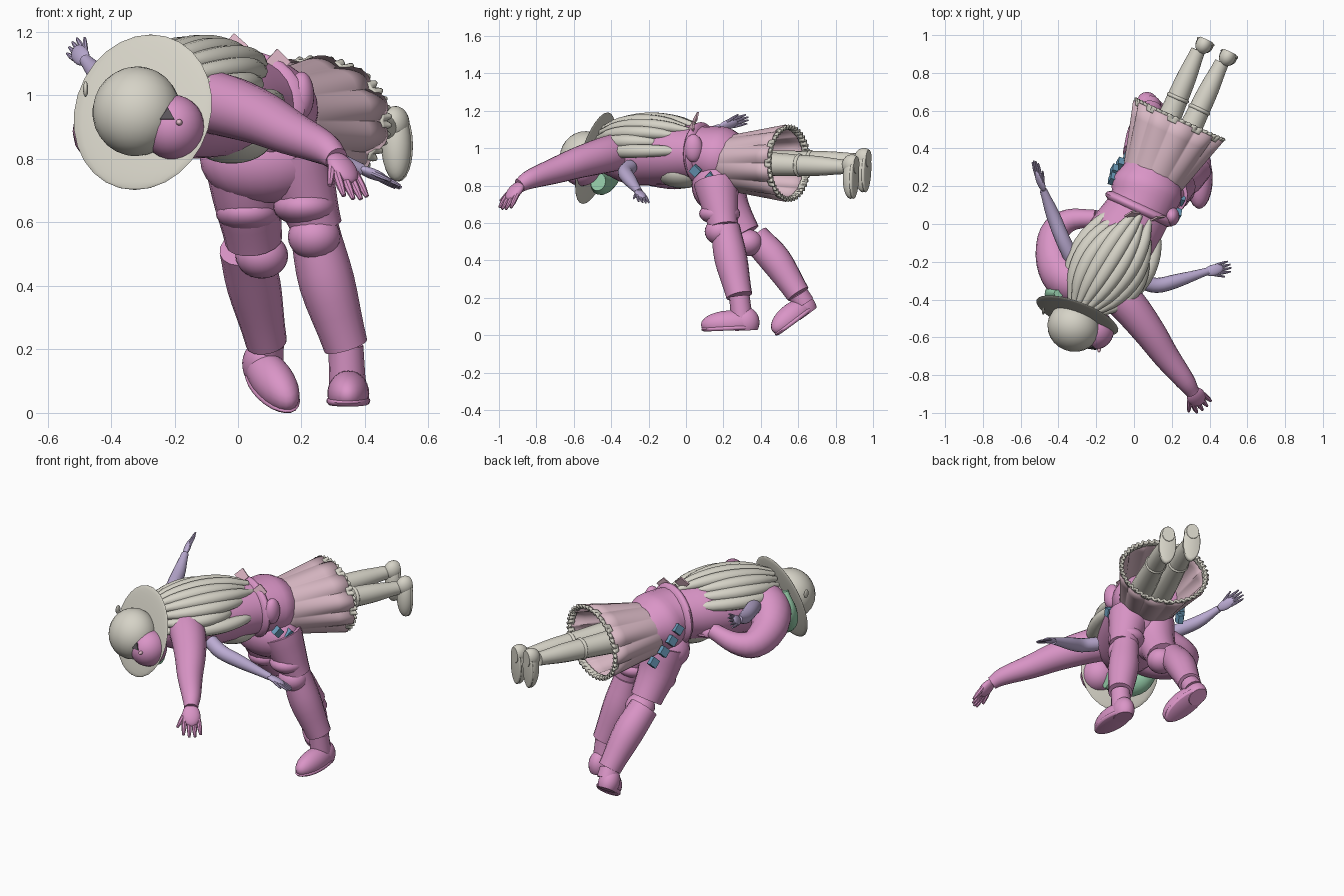
import bpy, bmesh, math
from mathutils import Vector, Matrix

if "Cube" in bpy.data.objects:
    bpy.data.objects.remove(bpy.data.objects["Cube"], do_unlink=True)


def material(name, rgb):
    m = bpy.data.materials.new(name)
    m.use_nodes = True
    m.diffuse_color = (*rgb, 1)
    m.node_tree.nodes["Principled BSDF"].inputs["Base Color"].default_value = (*rgb, 1)
    return m


PINK = material("pink", (.70, .30, .57))
CREAM = material("cream", (.67, .65, .57))
MAUVE = material("mauve", (.69, .48, .55))
PALE = material("pale pink", (.78, .50, .60))
LAVENDER = material("lavender", (.50, .41, .65))
GREEN = material("green", (.31, .62, .41))
BLUE = material("blue", (.14, .32, .48))
DARK = material("dark grey", (.10, .09, .10))


def finish(name, bm, mat, angle=40):
    bmesh.ops.recalc_face_normals(bm, faces=bm.faces)
    me = bpy.data.meshes.new(name)
    bm.to_mesh(me)
    bm.free()
    ob = bpy.data.objects.new(name, me)
    bpy.context.collection.objects.link(ob)
    me.materials.append(mat)
    bpy.ops.object.select_all(action='DESELECT')
    ob.select_set(True)
    bpy.context.view_layer.objects.active = ob
    bpy.ops.object.shade_smooth_by_angle(angle=math.radians(angle))
    return ob


def frame(axis, up):
    """Rotation with y along axis and z near up."""
    y = Vector(axis).normalized()
    x = y.cross(Vector(up)).normalized()
    return Matrix((x, y, x.cross(y))).transposed()


def ball(name, loc, radii, mat, axis=(0, 1, 0), up=(0, 0, 1), cut=None):
    bm = bmesh.new()
    bmesh.ops.create_uvsphere(bm, u_segments=24, v_segments=14, radius=1)
    if cut is not None:
        geom = bm.verts[:] + bm.edges[:] + bm.faces[:]
        bmesh.ops.bisect_plane(bm, geom=geom, plane_co=(0, 0, cut), plane_no=(0, 0, -1), clear_outer=True)
        bmesh.ops.holes_fill(bm, edges=[e for e in bm.edges if e.is_boundary])
    r = frame(axis, up).to_4x4()
    bm.transform(Matrix.Translation(loc) @ r @ Matrix.Diagonal((*radii, 1)))
    return finish(name, bm, mat)


def plate(name, loc, radius, depth, normal, mat, sides=4):
    """Flat polygon facing along normal."""
    bm = bmesh.new()
    bmesh.ops.create_cone(bm, segments=sides, radius1=radius, radius2=radius, depth=depth, cap_ends=True)
    bm.transform(Matrix.Translation(loc) @ Vector(normal).to_track_quat('Z', 'Y').to_matrix().to_4x4())
    return finish(name, bm, mat)


def loft(name, pts, mat, up=(0, 0, 1), wide=1, sides=16, steps=4):
    """Smooth tube through points (x, y, z, radius)."""
    p = [Vector(q) for q in pts]
    p = [p[0] * 2 - p[1]] + p + [p[-1] * 2 - p[-2]]
    p[0][3], p[-1][3] = p[1][3], p[-2][3]
    path = []
    for i in range(1, len(p) - 2):
        a, b, c, d = p[i - 1:i + 3]
        for k in range(steps):
            t = k / steps
            path.append(.5 * (2 * b + (c - a) * t + (2 * a - 5 * b + 4 * c - d) * t * t
                              + (3 * b - a - 3 * c + d) * t ** 3))
    path.append(p[-2])
    bm = bmesh.new()
    rings = []
    for i, q in enumerate(path):
        tan = (path[min(i + 1, len(path) - 1)] - path[max(i - 1, 0)]).to_3d()
        m = frame(tan, up)
        ring = []
        for k in range(sides):
            a = math.tau * k / sides
            ring.append(bm.verts.new(q.to_3d() + m @ Vector((math.cos(a) * wide, 0, math.sin(a))) * q[3]))
        rings.append(ring)
    for r0, r1 in zip(rings, rings[1:]):
        for k in range(sides):
            j = (k + 1) % sides
            bm.faces.new((r0[k], r0[j], r1[j], r1[k]))
    bm.faces.new(rings[0])
    bm.faces.new(rings[-1])
    return finish(name, bm, mat)


def hand(name, wrist, tip, normal, mat, size):
    """Palm, four fingers and a thumb."""
    w, t = Vector(wrist), Vector(tip)
    m, length = frame(t - w, normal), (t - w).length
    ball(name + "_palm", w.lerp(t, .3), (size, length * .36, size * .55), mat, t - w, normal)
    for i in range(5):
        s = (i - 1.5) / 1.5
        root, start, end = (.75, .42, 1 - .1 * abs(s)) if i < 4 else (.3, .15, .65)
        a = w + m @ Vector((s * size * root, length * start, 0))
        b = w + m @ Vector((s * size * .95, length * end, -size * .3))
        loft(f"{name}_finger_{i}", [(*a, size * .28), (*a.lerp(b, .6), size * .26), (*b, size * .14)],
             mat, normal, sides=8, steps=2)


def shoe(name, heel, toe, up, width, height, mat):
    """Rounded upper with a flat sole and a heel block."""
    h, t = Vector(heel), Vector(toe)
    m, length = frame(t - h, up), (t - h).length
    for part, lift, wide, tall in (("upper", .35, 1, .75), ("sole", .1, 1.05, .28)):
        ball(f"{name}_{part}", (h + t) / 2 + m @ Vector((0, 0, height * lift)),
             (width * wide, length * .53, height * tall), mat, t - h, up, cut=-.45)
    ball(name + "_heel", h.lerp(t, .2) + m @ Vector((0, 0, height * .4)), (width * .9, length * .25, height * .85),
         mat, t - h, up, cut=-.55)


# Bending figure: torso, hips, face
loft("torso", [(-.28, -.44, .95, .09), (-.2, -.3, .96, .155), (-.08, -.1, .97, .165), (.03, .08, .97, .15),
               (.07, .19, .95, .165), (.1, .29, .93, .13)], PINK, wide=1.15, sides=24)
ball("waist_band", (.03, .08, .97), (.2, .05, .17), PINK, (.42, .91, 0))
ball("pelvis", (.08, .16, .8), (.2, .13, .14), PINK)
ball("hip_pad", (.2, .04, 1.0), (.04, .05, .075), PINK)
ball("face", (-.205, -.56, .9), (.1, .105, .102), PINK)
ball("nose", (-.185, -.662, .915), (.01, .018, .01), PALE)
plate("eye", (-.222, -.656, .937), .026, .008, (-.15, -1, .35), DARK, sides=3)

# Arms of the bending figure
loft("left_arm", [(-.14, -.32, .99, .1), (-.03, -.43, .965, .098), (.08, -.57, .925, .085), (.17, -.7, .88, .07),
                  (.27, -.83, .835, .052), (.31, -.89, .8, .038)], PINK)
hand("left_hand", (.305, -.885, .81), (.385, -.985, .68), (.6, -.7, .3), PINK, .05)
loft("right_arm", [(-.22, -.33, 1.0, .11), (-.35, -.29, .96, .12), (-.42, -.19, .9, .1), (-.42, -.05, .86, .08),
                   (-.34, .02, .87, .06), (-.2, .03, .91, .045)], PINK)
hand("right_hand", (-.22, .03, .9), (-.1, .08, .93), (-.5, .6, .5), PINK, .04)

# Legs: thighs, cuffs, knee pads, trouser shins, ankles and shoes
legs = {
    "left": ([(.17, .16, .82, .12), (.21, .18, .7, .1), (.25, .2, .58, .08)], (.24, .18, .555),
             [(.24, .21, .58, .078), (.28, .24, .41, .088), (.34, .285, .21, .07)],
             (.345, .3, .08), (.35, .38, .035), (.345, .09, .022), (0, 0, 1)),
    "right": ([(.02, .18, .82, .13), (.03, .23, .68, .11), (.05, .31, .54, .09)], (.075, .33, .495),
              [(.02, .37, .52, .08), (.05, .48, .4, .085), (.09, .6, .22, .065)],
              (.085, .63, .17), (.05, .69, .15), (.165, .49, 0), (0, -.5, .8)),
}
for side, (thigh, knee, shin, ankle, heel, toe, up) in legs.items():
    loft(side + "_thigh", thigh, PINK, (0, 1, 0))
    ball(side + "_cuff", Vector(thigh[1][:3]) - Vector((0, 0, .05)), (.1, .11, .06), PINK)
    ball(side + "_knee", knee, (.083, .08, .072), PINK)
    loft(side + "_shin", shin, PINK, (0, 1, 0))
    loft(side + "_ankle", [(*shin[-1][:3], .055), (*ankle, .058)], PINK, (0, 1, 0))
    shoe(side + "_shoe", heel, toe, up, .066, .095, PINK)

# Hat with crown and wide brim, green scarf curling behind it
hat_axis = Vector((-.36, -.93, .29))
ball("hat_brim", (-.3, -.485, .947), (.232, .016, .255), CREAM, hat_axis)
ball("hat_crown", (-.32, -.545, .95), (.14, .13, .142), CREAM, hat_axis)
loft("scarf", [(-.4, -.37, 1.05, .02), (-.42, -.37, .95, .045), (-.38, -.41, .86, .06),
               (-.29, -.45, .82, .06), (-.19, -.47, .82, .04)], GREEN, hat_axis, wide=1.2)
ball("hat_tuft", (-.48, -.46, 1.02), (.008, .02, .025), CREAM)

# Long hair locks fanned over the back
across = Vector((.87, -.49, 0))
head_end, waist_end = Vector((-.27, -.43, .96)), Vector((.03, .05, .97))
count = 10
for i in range(count):
    ang = math.radians(-64 + 148 * i / (count - 1))
    reach = 1 - .12 * (i % 3) * abs(math.sin(ang))
    pts = []
    for k in range(7):
        s = k / 6
        swell = math.sin(math.pi * s) ** .8 if 0 < s < 1 else 0
        pos = head_end.lerp(waist_end, s * reach)
        pos += across * math.sin(ang) * (.1 + .1 * swell)
        pos.z += math.cos(ang) * (.15 + .04 * swell)
        pts.append((*pos, .015 + .023 * swell))
    loft(f"hair_lock_{i}", pts, CREAM, wide=1.1, sides=10, steps=2)

# Lying figure: bodice and slender arms
ball("bodice", (-.02, -.02, .87), (.13, .14, .085), CREAM, (.42, .91, 0))
loft("slender_right_arm", [(-.27, -.28, .97, .045), (-.36, -.12, 1.03, .04), (-.43, .05, 1.06, .036),
                           (-.48, .18, 1.11, .02)], LAVENDER)
hand("slender_right_hand", (-.48, .18, 1.11), (-.535, .335, 1.165), (-.8, -.2, .5), LAVENDER, .03)
loft("slender_left_arm", [(.03, -.3, .9, .04), (.12, -.325, .87, .04), (.23, -.3, .83, .036),
                          (.39, -.25, .765, .02)], LAVENDER)
hand("slender_left_hand", (.38, -.255, .77), (.52, -.22, .715), (.3, .2, 1), LAVENDER, .03)

# Pleated skirt and its ruffled hem
skirt_frame = frame((.42, .91, 0), (0, 0, 1))
waist = Vector((.07, .18, .92))


def pleated(name, start, end, waves, depth, mat, thick):
    """Open scalloped cone between two distances along the skirt."""
    bm = bmesh.new()
    n, rows, grid = 264, 5, []
    for r in range(rows + 1):
        f = r / rows
        d = start + (end - start) * f
        row = []
        for k in range(n):
            a = math.tau * k / n
            flute = 1 + depth * f * (2 * abs(math.sin(a * waves / 2)) - 1)
            x, z = (.15 + .26 * d) * flute, (.14 + .145 * d) * flute
            row.append(bm.verts.new(waist + skirt_frame @ Vector((x * math.cos(a), d, z * math.sin(a)))))
        grid.append(row)
    for a, b in zip(grid, grid[1:]):
        for k in range(n):
            j = (k + 1) % n
            bm.faces.new((a[k], a[j], b[j], b[k]))
    ob = finish(name, bm, mat)
    ob.modifiers.new("thickness", 'SOLIDIFY').thickness = thick


pleated("skirt", 0, .4, 11, .05, MAUVE, .006)
pleated("skirt_ruffle", .38, .415, 44, .035, CREAM, .014)

# Booted legs under the skirt
for side, hip, foot in (("left", (.2, .3, .92), (.465, .855, .9)), ("right", (.1, .36, .92), (.34, .92, .935))):
    a, b = Vector(hip), Vector(foot)
    loft(side + "_boot_leg", [(*a, .07), (*a.lerp(b, .5), .058), (*a.lerp(b, .75), .052), (*b, .038)], CREAM)
    ball(side + "_boot_cuff", a.lerp(b, .55), (.063, .022, .063), CREAM, b - a)
    shoe(side + "_boot", b + Vector((.04, .055, .055)), b + Vector((.045, .045, -.165)), (-.42, -.9, 0),
         .048, .062, CREAM)

# Blue gems along the sash and pale bow flaps at the waist
for loc in ((.23, .05, .88), (.25, .13, .84), (-.115, .24, .975), (-.105, .285, .92), (-.075, .32, .86),
            (-.035, .36, .8)):
    plate("sash_gem", loc, .034, .03, (-.9, .3, .2) if loc[0] < 0 else (.9, -.3, -.2), BLUE)
for loc, facing in (((-.01, .05, 1.155), (.2, -1, .4)), ((.125, .03, 1.105), (.3, -1, .2))):
    plate("waist_bow", loc, .042, .009, facing, PALE)
